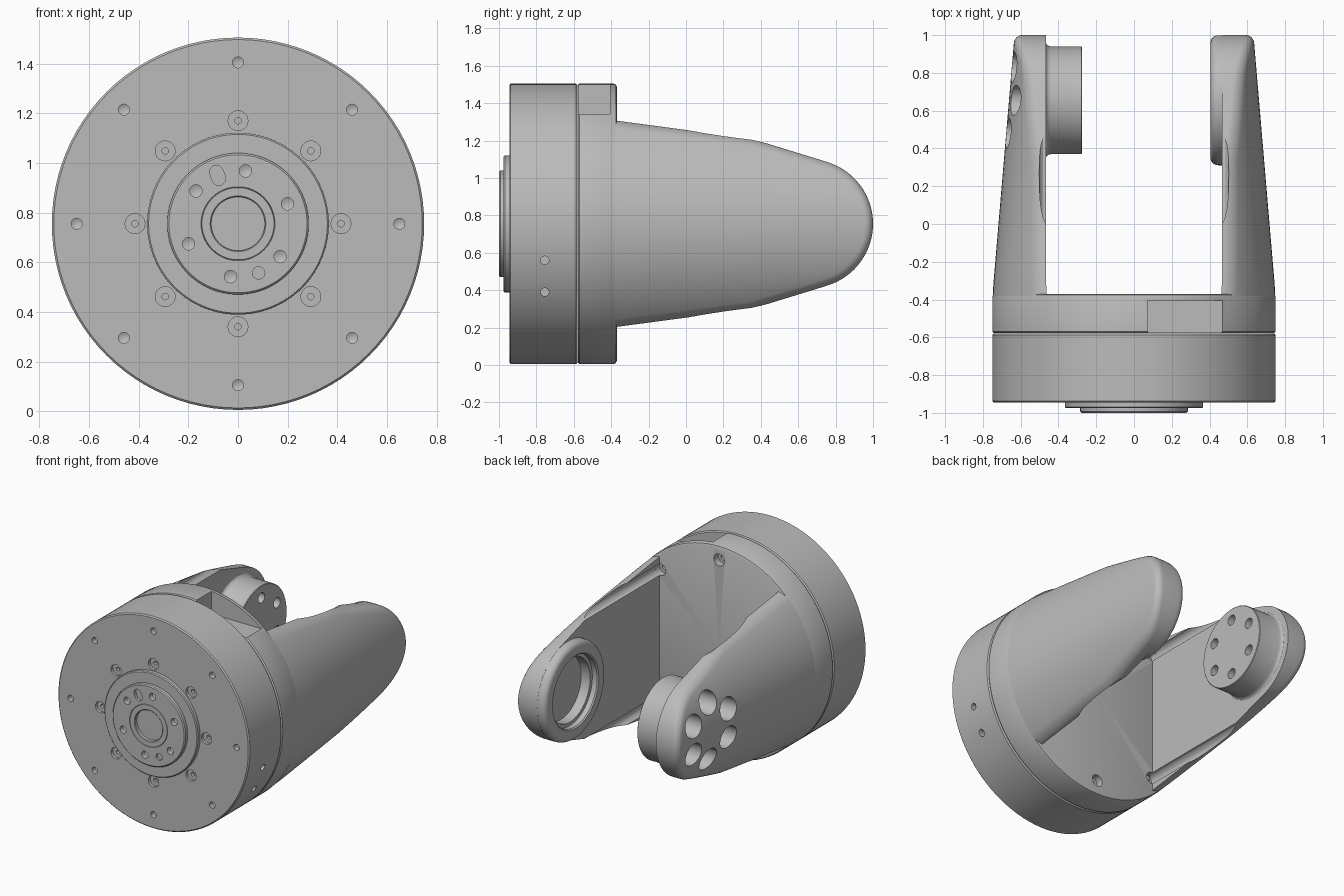
import bpy, bmesh
from math import sin, cos, pi, radians, sqrt, hypot

if "Cube" in bpy.data.objects:
    bpy.data.objects.remove(bpy.data.objects["Cube"])

CZ = 0.755      # height of the main axis
PIVOT = 0.655   # y of the pivot axis
RAD = 0.75      # drum radius
INNER = 0.465   # inner plane of the arms

grey = bpy.data.materials.new("machined grey")
grey.use_nodes = True
grey.diffuse_color = (0.5, 0.5, 0.5, 1)
grey.node_tree.nodes["Principled BSDF"].inputs["Base Color"].default_value = (0.5, 0.5, 0.5, 1)


def lathe(bm, profile, axis="y", a=0.0, b=0.0, seg=96):
    """Revolve (radius, along) points about an axis parallel to x or y.
    a, b: axis offset from the main axis (x, z) or the pivot axis (y, z)."""
    rings = []
    for r, t in profile:
        ring = []
        for i in range(seg if r > 0 else 1):
            u, w = a + r * cos(2 * pi * i / seg), CZ + b + r * sin(2 * pi * i / seg)
            ring.append(bm.verts.new((u, t, w) if axis == "y" else (t, PIVOT + u, w)))
        rings.append(ring)
    for p, q in zip(rings, rings[1:]):
        for i in range(seg):
            j = (i + 1) % seg
            if len(p) == 1:
                bm.faces.new((p[0], q[i], q[j]))
            elif len(q) == 1:
                bm.faces.new((p[i], q[0], p[j]))
            else:
                bm.faces.new((p[i], q[i], q[j], p[j]))


def drill(bm, r, start, end, axis="y", a=0.0, b=0.0, tip=0.0, seg=24):
    lathe(bm, [(0, start), (r, start), (r, end), (0, end + tip)], axis, a, b, seg)


def polar(count, radius, first=0.0):
    return [(radius * cos(radians(first) + 2 * pi * k / count),
             radius * sin(radians(first) + 2 * pi * k / count)) for k in range(count)]


def make(name, bm):
    bmesh.ops.recalc_face_normals(bm, faces=bm.faces)
    mesh = bpy.data.meshes.new(name)
    bm.to_mesh(mesh)
    bm.free()
    mesh.materials.append(grey)
    obj = bpy.data.objects.new(name, mesh)
    bpy.context.collection.objects.link(obj)
    return obj


def finish(obj, cutter_bm=None):
    """Cut the holes out, then smooth with sharp edges kept."""
    bpy.ops.object.select_all(action="DESELECT")
    bpy.context.view_layer.objects.active = obj
    obj.select_set(True)
    if cutter_bm:
        cutter = make("cutter", cutter_bm)
        cutter.hide_render = True
        mod = obj.modifiers.new("holes", "BOOLEAN")
        mod.operation, mod.solver, mod.object = "DIFFERENCE", "EXACT", cutter
        mod.use_self = True
        bpy.ops.object.modifier_apply(modifier=mod.name)
        bpy.data.objects.remove(cutter)
    bpy.ops.object.shade_smooth_by_angle(angle=radians(28))


# Drum with screw holes on the face and two on its side
bm = bmesh.new()
lathe(bm, [(0, -0.945), (0.742, -0.945), (RAD, -0.937), (RAD, -0.588), (0.742, -0.58), (0, -0.58)])
cut = bmesh.new()
for a, b in polar(8, 0.65):
    drill(cut, 0.022, -1.1, -0.91, "y", a, b, 0.012)
for a, b in polar(8, 0.415):
    lathe(cut, [(0, -1.1), (0.04, -1.1), (0.04, -0.925), (0.013, -0.925), (0.013, -0.9), (0, -0.9)],
          "y", a, b, 24)
for b in (-0.195, -0.365):
    drill(cut, 0.022, 0.9, 0.6, "x", -0.755 - PIVOT, b)
finish(make("drum", bm), cut)

# Stepped output flange with centre recess and ring groove
bm = bmesh.new()
lathe(bm, [(0, -0.975), (0.108, -0.975), (0.108, -0.996), (0.112, -1), (0.145, -1), (0.147, -0.994),
           (0.149, -1), (0.278, -1), (0.285, -0.993), (0.285, -0.97), (0.291, -0.97), (0.291, -0.975),
           (0.36, -0.975), (0.366, -0.969), (0.366, -0.94), (0, -0.94)])
cut = bmesh.new()
for a, b in polar(6, 0.215, 22):
    drill(cut, 0.025, -1.1, -0.965, "y", a, b, 0.012)
drill(cut, 0.025, -1.1, -0.985, "y", 0.083, -0.198)
# Radial slot: a drill stretched along its radius
slot = bmesh.new()
drill(slot, 0.028, -1.1, -0.98)
for v in slot.verts:
    x, z = v.co.x, v.co.z - CZ
    z += 0.013 if z > 0 else -0.013
    t = radians(22)
    v.co.x, v.co.z = x * cos(t) - z * sin(t) - 0.082, CZ + x * sin(t) + z * cos(t) + 0.195
tmp = bpy.data.meshes.new("slot")
slot.to_mesh(tmp)
slot.free()
cut.from_mesh(tmp)
bpy.data.meshes.remove(tmp)
finish(make("output_flange", bm), cut)

# Yoke base plate with counterbored screws and the top pocket
bm = bmesh.new()
lathe(bm, [(0, -0.578), (0.742, -0.578), (RAD, -0.57), (RAD, -0.387), (0.745, -0.375), (0.733, -0.37),
           (0, -0.37)])
cut = bmesh.new()
for a, b in polar(8, 0.65):
    if abs(b) > 0.1:
        lathe(cut, [(0, -0.2), (0.042, -0.2), (0.042, -0.42), (0.02, -0.42), (0.02, -0.5), (0, -0.5)],
              "y", a, b, 24)
box = bmesh.ops.create_cube(cut, size=1)["verts"]
for v in box:
    v.co.x = 0.6 if v.co.x > 0 else 0.075
    v.co.y = -0.405 if v.co.y > 0 else -0.65
    v.co.z = 1.6 if v.co.z > 0 else 1.34
finish(make("yoke_base", bm), cut)


def arm_outline():
    """Upper half of the arm outline as (y, half height, normal y, normal z)."""
    corners = [(-0.4, 0.555), (0.35, 0.455), (0.757, 0.33)]
    pts = []
    for (y0, h0), (y1, h1) in zip(corners, corners[1:]):
        n = hypot(y1 - y0, h1 - h0)
        for k in range(8):
            f = k / 8
            pts.append((y0 + f * (y1 - y0), h0 + f * (h1 - h0), (h0 - h1) / n, (y1 - y0) / n))
    pts[0] = (*corners[0], 0, 1)
    for k in range(17):
        t = radians(73) * (1 - k / 16)
        pts.append((PIVOT + 0.345 * cos(t), 0.345 * sin(t), cos(t), sin(t)))
    return pts


def arm(name, side, cutter):
    """Tapered arm: cone-shaped outside, flat inside, rounded outer edge."""
    bm = bmesh.new()
    fillet, steps, cols = 0.04, 6, 16
    half = arm_outline()
    n = len(half) - 1

    def outer(y, z):
        r = RAD - 0.001 - 0.085 * max(0, y + 0.37)
        return sqrt(r * r - z * z)

    def loop(inset, drop):
        pts = [(y - ny * inset, h - nz * inset) for y, h, ny, nz in half]
        pts[-1] = (pts[-1][0], 0)
        pts += [(y, -z) for y, z in pts[-2::-1]]
        return [bm.verts.new((side * (INNER if drop is None else outer(y, z) - drop), y, CZ + z))
                for y, z in pts]

    loops = [loop(0, None)]
    for k in range(steps + 1):
        t = pi / 2 * k / steps
        loops.append(loop(fillet * (1 - cos(t)), fillet * (1 - sin(t))))
    bm.faces.new(loops[0])
    for p, q in zip(loops, loops[1:]):
        for i in range(len(p) - 1):
            bm.faces.new((p[i], p[i + 1], q[i + 1], q[i]))
    # Outer skin in rows from the upper to the lower edge
    last, rows = loops[-1], []
    for i in range(n):
        top, low = last[i], last[2 * n - i]
        y, z = top.co.y, top.co.z - CZ
        mid = [z * (1 - 2 * k / cols) for k in range(1, cols)]
        rows.append([top] + [bm.verts.new((side * outer(y, w), y, CZ + w)) for w in mid] + [low])
    for p, q in zip(rows, rows[1:]):
        for k in range(cols):
            bm.faces.new((p[k], p[k + 1], q[k + 1], q[k]))
    for k in range(cols):
        bm.faces.new((rows[-1][k], rows[-1][k + 1], last[n]))
    bmesh.ops.holes_fill(bm, edges=[e for e in bm.edges if e.is_boundary], sides=0)
    # Screwdriver grooves along the inner corners
    for b in (-0.46, 0.46):
        drill(cutter, 0.042, -0.5, 0.9, "y", side * 0.46, b)
    finish(make(name, bm), cutter)


# Left arm with its bearing ring
cut = bmesh.new()
drill(cut, 0.295, 0.4, 0.525, "x", seg=96)
arm("left_arm", 1, cut)
bm = bmesh.new()
edge = [(0.305 + 0.039 * sin(t), 0.445 - 0.04 * cos(t)) for t in [pi / 12 * k for k in range(7)]]
lathe(bm, [(0, 0.52), (0.225, 0.52), (0.225, 0.45), (0.25, 0.45), (0.25, 0.413), (0.258, 0.405)]
      + edge + [(0.344, 0.47), (0.296, 0.47), (0.296, 0.53), (0, 0.53)], "x")
finish(make("bearing_ring", bm))

# Right arm with its bolted pivot hub
cut = bmesh.new()
hub_cut = bmesh.new()
for a, b in polar(6, 0.2, 90):
    lathe(cut, [(0, -0.8), (0.08, -0.8), (0.08, -0.5), (0.036, -0.5), (0.036, -0.4), (0, -0.4)], "x", a, b, 32)
    drill(hub_cut, 0.036, -0.2, -0.55, "x", a, b)
arm("right_arm", -1, cut)
bm = bmesh.new()
lathe(bm, [(0, -0.275), (0.281, -0.275), (0.285, -0.279), (0.285, -0.44), (0.288, -0.452),
           (0.294, -0.461), (0.303, -0.466), (0.303, -0.47), (0, -0.47)], "x")
finish(make("pivot_hub", bm), hub_cut)
